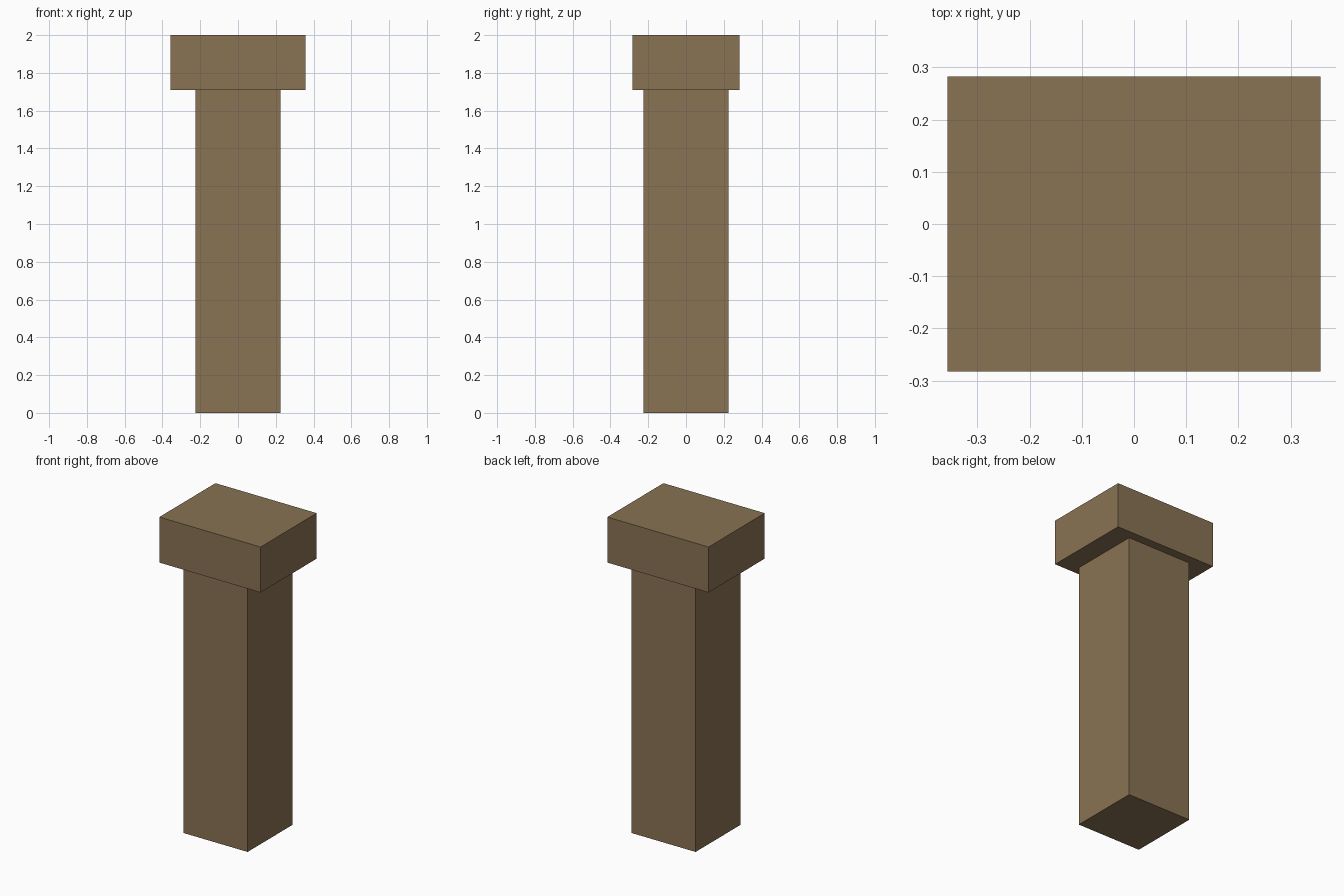
import bpy

if "Cube" in bpy.data.objects:
    bpy.data.objects.remove(bpy.data.objects["Cube"])

# Shared wood-brown material
wood = bpy.data.materials.new("brown")
wood.diffuse_color = (0.25, 0.17, 0.087, 1.0)
wood.use_nodes = True
wood.node_tree.nodes["Principled BSDF"].inputs["Base Color"].default_value = wood.diffuse_color


def box(name, size_x, size_y, z_min, z_max):
    """Box centred on the z axis between two heights."""
    bpy.ops.mesh.primitive_cube_add(size=1, location=(0, 0, (z_min + z_max) / 2))
    obj = bpy.context.object
    obj.name = name
    obj.scale = (size_x, size_y, z_max - z_min)
    bpy.ops.object.transform_apply(location=False, rotation=False, scale=True)
    obj.data.materials.append(wood)
    return obj


# Square shaft and the wider rectangular head on top
box("shaft", 0.452, 0.452, 0.0, 1.71)
box("head", 0.714, 0.565, 1.71, 2.0)
